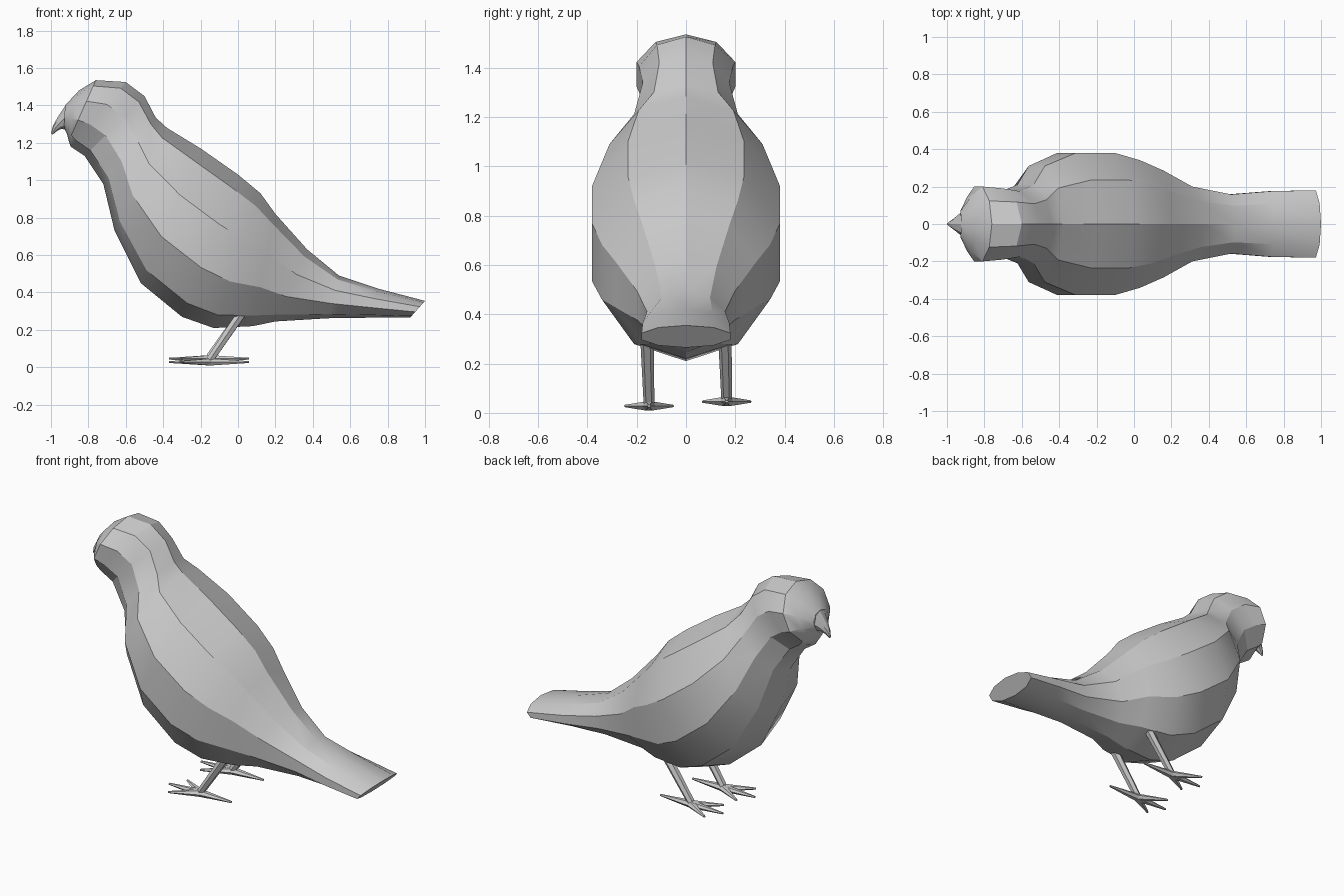
import bpy, bmesh, math
from mathutils import Vector

if "Cube" in bpy.data.objects:
    bpy.data.objects.remove(bpy.data.objects["Cube"])


def finish(bm, name, angle):
    bmesh.ops.recalc_face_normals(bm, faces=bm.faces[:])
    me = bpy.data.meshes.new(name)
    bm.to_mesh(me)
    bm.free()
    ob = bpy.data.objects.new(name, me)
    bpy.context.collection.objects.link(ob)
    if angle:
        bpy.ops.object.select_all(action='DESELECT')
        ob.select_set(True)
        bpy.context.view_layer.objects.active = ob
        bpy.ops.object.shade_smooth_by_angle(angle=math.radians(angle))
    return ob


def skin(bm, rings):
    loops = [[bm.verts.new(p) for p in r] for r in rings]
    n = len(loops[0])
    for a, b in zip(loops, loops[1:]):
        for i in range(n):
            j = (i + 1) % n
            bm.faces.new((a[i], a[j], b[j], b[i]))
    bm.faces.new(loops[0])
    bm.faces.new(loops[-1])


def profile_loft(name, sections, sides, angle):
    # each section: top x, top z, bottom x, bottom z, half width
    rings = []
    for tx, tz, bx, bz, w in sections:
        top, bot = Vector((tx, 0, tz)), Vector((bx, 0, bz))
        ring = []
        for k in range(sides):
            a = math.tau * k / sides
            p = top.lerp(bot, (1 - math.cos(a)) / 2)
            p.y = w * math.sin(a) / 0.95
            ring.append(p)
        rings.append(ring)
    bm = bmesh.new()
    skin(bm, rings)
    return finish(bm, name, angle)


def rod(bm, a, b, ra, rb, sides=6, flat=1.0):
    a, b = Vector(a), Vector(b)
    d = (b - a).normalized()
    u = d.cross(Vector((0, 0, 1))).normalized()
    v = u.cross(d) * flat
    skin(bm, [[c + r * (u * math.cos(math.tau * k / sides) + v * math.sin(math.tau * k / sides))
               for k in range(sides)] for c, r in ((a, ra), (b, rb))])


# Body, head and tail as one continuous shell
profile_loft("body", [
    (1.00, .355, .92, .265, .18),
    (.75, .42, .70, .265, .175),
    (.54, .49, .48, .262, .158),
    (.37, .63, .20, .245, .20),
    (.20, .82, .08, .22, .285),
    (.12, .93, -.13, .21, .34),
    (0, 1.03, -.30, .27, .38),
    (-.20, 1.17, -.52, .45, .38),
    (-.38, 1.28, -.66, .73, .31),
    (-.44, 1.335, -.72, .98, .21),
    (-.50, 1.45, -.82, 1.13, .175),
    (-.60, 1.525, -.895, 1.18, .19),
    (-.76, 1.535, -.905, 1.21, .20),
    (-.85, 1.48, -.915, 1.25, .145),
    (-.925, 1.40, -.93, 1.28, .07),
], 10, 25)

# Hooked beak
profile_loft("beak", [
    (-.915, 1.41, -.92, 1.27, .065),
    (-.965, 1.335, -.945, 1.275, .035),
    (-.99, 1.29, -.965, 1.265, .018),
    (-1.0, 1.25, -.992, 1.243, .004),
], 8, 25)

# Legs and feet, one side raised slightly
for side, y, z, label in ((-1, -.15, .028, "right"), (1, .165, .046, "left")):
    bm = bmesh.new()
    rod(bm, (.02, side * .158, .29), (-.15, y, z + .012), .027, .022)
    finish(bm, label + "_leg", 0)
    bm = bmesh.new()
    hub = (-.15, y, z)
    for tx, ty in ((-.37, 0), (-.31, .095), (-.31, -.095), (.06, 0)):
        rod(bm, hub, (tx, y + ty, z), .027, .007, 6, .8)
    finish(bm, label + "_foot", 0)
